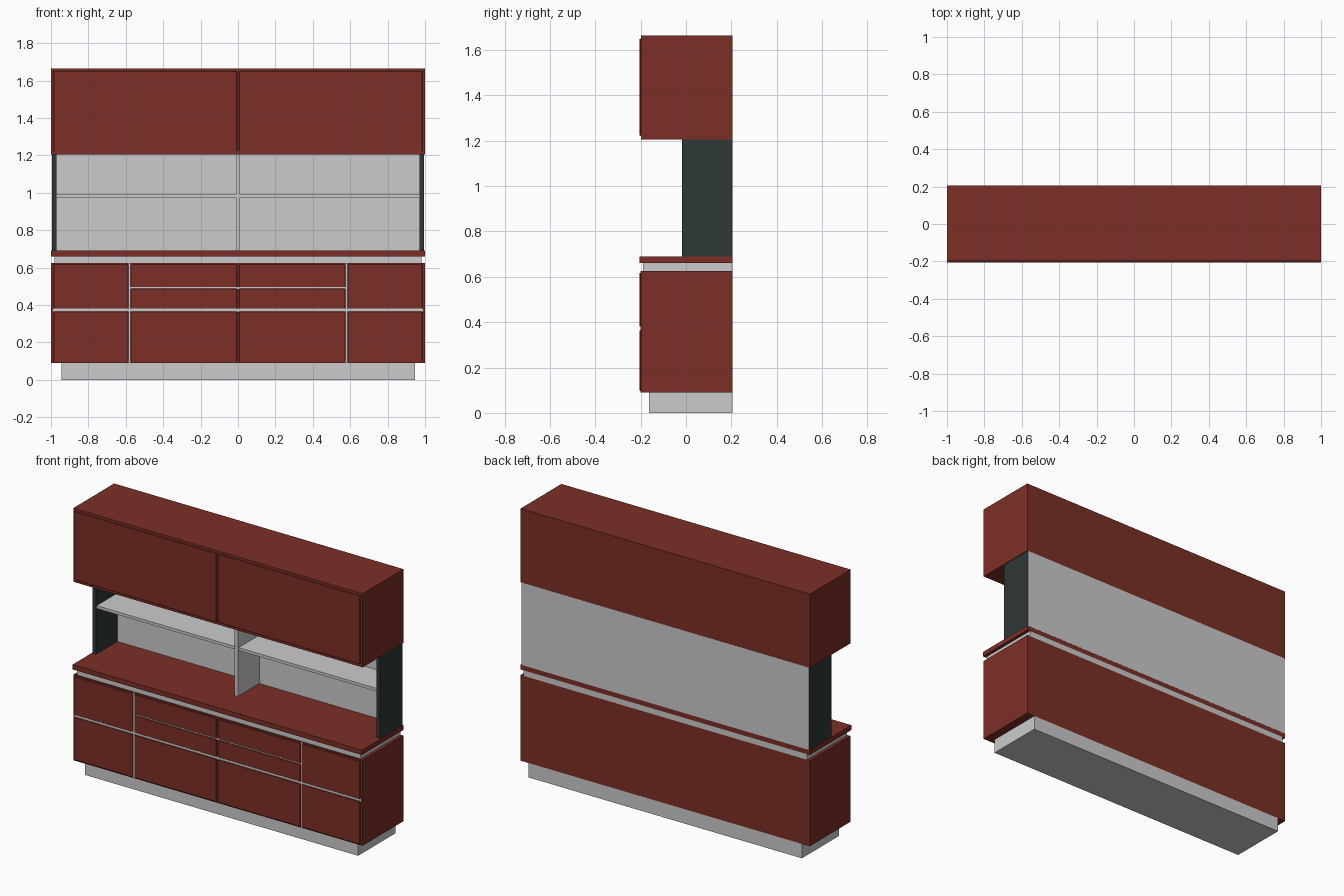
import bpy
import bmesh
from mathutils import Vector

if "Cube" in bpy.data.objects:
    bpy.data.objects.remove(bpy.data.objects["Cube"], do_unlink=True)


def material(name, rgb):
    m = bpy.data.materials.new(name)
    m.use_nodes = True
    m.diffuse_color = (*rgb, 1)
    bsdf = m.node_tree.nodes["Principled BSDF"]
    bsdf.inputs["Base Color"].default_value = (*rgb, 1)
    bsdf.inputs["Roughness"].default_value = 0.6
    return m


RED = material("red_brown_wood", (0.2, 0.028, 0.019))
GREY = material("light_grey", (0.6, 0.6, 0.6))
DARK = material("dark_slate", (0.028, 0.04, 0.038))

BACK, BODY, FRONT = 0.205, -0.198, -0.205   # key depths along y


def box(name, x, y, z, mat, bevel=0):
    """Box spanning the given (min, max) ranges."""
    bm = bmesh.new()
    bmesh.ops.create_cube(bm, size=1)
    lo, hi = (Vector(c) for c in zip(x, y, z))
    bmesh.ops.scale(bm, vec=hi - lo, verts=bm.verts)
    bmesh.ops.translate(bm, vec=(lo + hi) / 2, verts=bm.verts)
    me = bpy.data.meshes.new(name)
    bm.to_mesh(me)
    bm.free()
    me.materials.append(mat)
    ob = bpy.data.objects.new(name, me)
    bpy.context.collection.objects.link(ob)
    if bevel:
        mod = ob.modifiers.new("edge", "BEVEL")
        mod.width, mod.segments = bevel, 1
    return ob


def pair(name, x, y, z, mat, bevel=0):
    """The same box on the left (+x) and mirrored on the right."""
    box("left_" + name, x, y, z, mat, bevel)
    box("right_" + name, (-x[1], -x[0]), y, z, mat, bevel)


# Lower cabinet
box("plinth", (-0.945, 0.945), (-0.163, BACK), (0, 0.09), GREY)
box("lower_cabinet", (-1, 1), (BODY, BACK), (0.09, 0.625), RED)
box("recess_strip", (-0.98, 0.98), (-0.19, BACK), (0.625, 0.66), GREY)
box("countertop", (-1, 1), (FRONT, BACK), (0.66, 0.69), RED)

# Grey grip strips behind the gaps between the lower fronts
STRIP = (BODY - 0.002, BODY + 0.002)
box("horizontal_grip_strip", (-0.99, 0.99), STRIP, (0.363, 0.382), GREY)
box("drawer_grip_strip", (-0.58, 0.58), STRIP, (0.485, 0.497), GREY)
pair("vertical_grip_strip", (0.574, 0.586), STRIP, (0.09, 0.625), GREY)

# Lower doors and drawers
FACE = (FRONT, BODY)
INNER, OUTER = (0.005, 0.575), (0.585, 0.987)
pair("inner_door", INNER, FACE, (0.097, 0.365), RED, 0.002)
pair("outer_door", OUTER, FACE, (0.097, 0.365), RED, 0.002)
pair("outer_drawer", OUTER, FACE, (0.38, 0.618), RED, 0.002)
pair("lower_drawer", INNER, FACE, (0.38, 0.487), RED, 0.002)
pair("upper_drawer", INNER, FACE, (0.495, 0.618), RED, 0.002)

# Open niche
pair("niche_side", (0.97, 0.995), (-0.017, BACK), (0.69, 1.205), DARK)
box("niche_back", (-0.994, 0.994), (0.195, BACK + 0.0005), (0.69, 1.205), GREY)
box("niche_divider", (-0.011, 0.011), (-0.017, 0.195), (0.69, 1.205), GREY)
pair("niche_shelf", (0.011, 0.97), (-0.01, 0.195), (0.974, 0.992), GREY)

# Upper cabinet
box("upper_cabinet", (-1, 1), (BODY, BACK), (1.205, 1.665), RED)
pair("upper_door", (0.005, 0.987), FACE, (1.222, 1.65), RED, 0.002)
